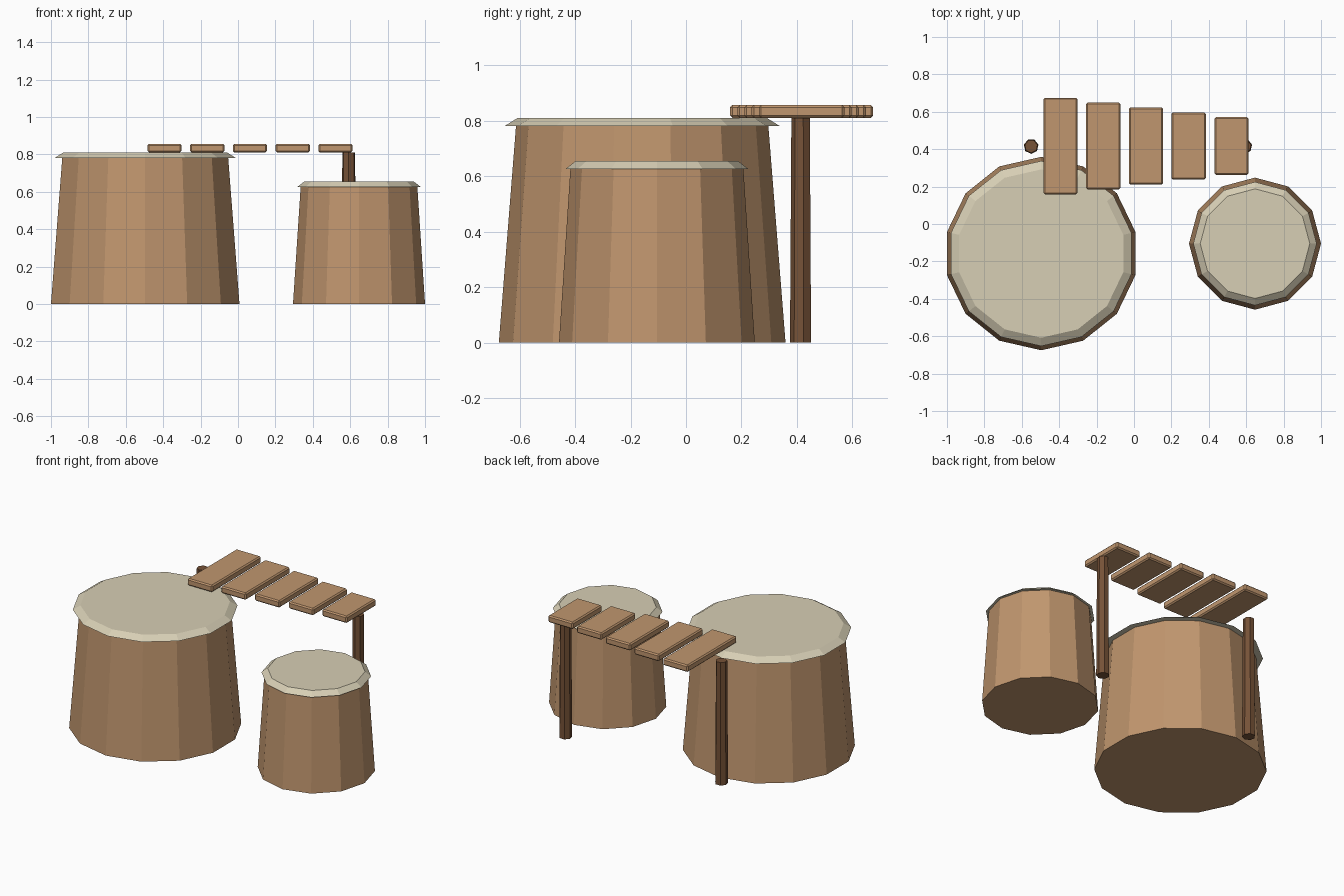
import bpy
import math

cube = bpy.data.objects.get("Cube")
if cube:
    bpy.data.objects.remove(cube, do_unlink=True)


def material(name, color):
    m = bpy.data.materials.new(name)
    m.use_nodes = True
    m.diffuse_color = (*color, 1)
    m.node_tree.nodes["Principled BSDF"].inputs["Base Color"].default_value = (*color, 1)
    return m


wood = material("warm wood", (0.53, 0.305, 0.156))
dark_wood = material("dark wood", (0.18, 0.084, 0.038))
skin = material("drum skin", (0.68, 0.62, 0.46))


def tapered(name, sides, r_low, r_high, x, y, z_low, z_high, mat, turn=0):
    """Flat-sided tapered cylinder standing between two heights."""
    bpy.ops.mesh.primitive_cone_add(
        vertices=sides, radius1=r_low, radius2=r_high, depth=z_high - z_low,
        location=(x, y, (z_low + z_high) / 2), rotation=(0, 0, turn))
    obj = bpy.context.object
    obj.name = name
    obj.data.materials.append(mat)
    return obj


# Drums: tapered wooden body with an overhanging chamfered skin
tapered("large_drum_body", 14, 0.517, 0.455, -0.496, -0.158, 0, 0.782, wood)
tapered("large_drum_skin", 14, 0.495, 0.45, -0.496, -0.158, 0.782, 0.81, skin)
tapered("small_drum_body", 12, 0.353, 0.312, 0.647, -0.105, 0, 0.626, wood)
tapered("small_drum_skin", 12, 0.33, 0.293, 0.647, -0.105, 0.626, 0.655, skin)

# Posts
for side, x in (("right", -0.55), ("left", 0.592)):
    tapered(side + "_post", 7, 0.04, 0.035, x, 0.415, 0, 0.811, dark_wood, math.pi)

# Sound bars, each shorter than the last
for i in range(5):
    bpy.ops.mesh.primitive_cube_add(size=1, location=(-0.393 + 0.2285 * i, 0.417, 0.834))
    bar = bpy.context.object
    bar.name = f"sound_bar_{i + 1}"
    bar.scale = (0.183, 0.516 - 0.052 * i, 0.046)
    bpy.ops.object.transform_apply(location=False, rotation=False, scale=True)
    bar.data.materials.append(wood)
    bevel = bar.modifiers.new("Chamfer", 'BEVEL')
    bevel.width = 0.008
    bevel.segments = 1
